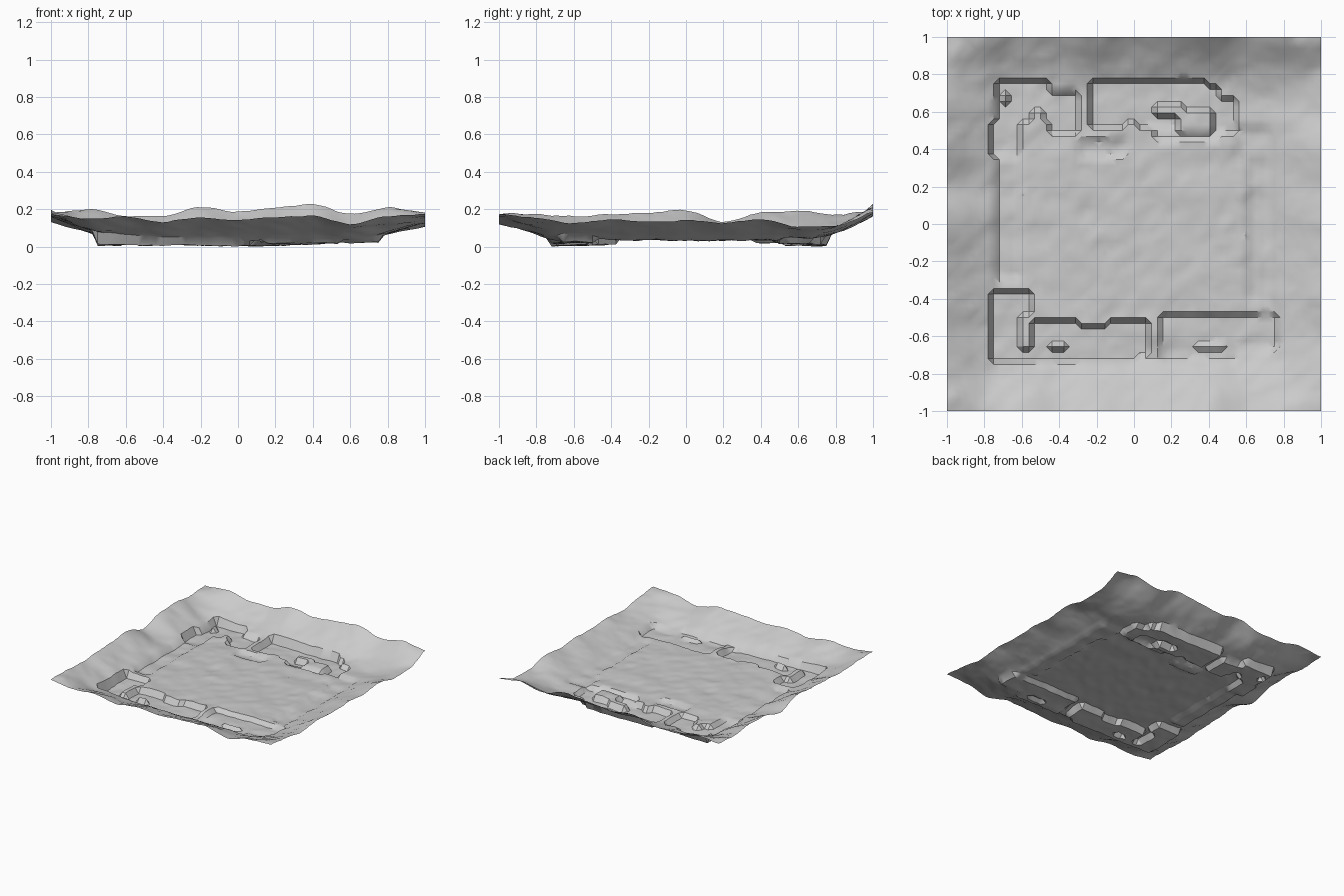
import bpy, bmesh
from mathutils import Vector, noise

cube = bpy.data.objects.get("Cube")
if cube:
    bpy.data.objects.remove(cube, do_unlink=True)

CELLS = 64
PLAIN = 0.07

# Banks: foot height, slope curve, rim heights evenly spaced from -1 to 1
FRONT = (.05, .85, [.19, .165, .175, .15, .175, .16, .175, .18, .14, .18, .19])
BACK = (.07, 1.3, [.2, .22, .18, .18, .23, .205, .225, .245, .19, .225, .2])
RIGHT = (.078, 1.1, [.19, .19, .18, .19, .2, .21, .15, .2, .21, .19, .2])
LEFT = (.06, 1, [.19, .17, .14, .165, .15, .16, .145, .165, .125, .125, .2])

# Sunken floors: x0, x1, y0, y1, height
PITS = [
    (-.77, .08, -.74, -.52, .025), (-.77, -.55, -.55, -.36, .03),
    (.14, .55, -.74, -.5, .038), (.5, .76, -.68, -.5, .042),
    (-.73, -.61, -.3, .36, .052), (.61, .72, -.43, .32, .052),
    (-.77, -.6, .35, .54, .038), (-.72, -.44, .54, .76, .035),
    (-.46, -.31, .5, .7, .038), (-.24, .4, .53, .77, .025),
    (.38, .46, .5, .73, .028), (.45, .56, .5, .67, .035),
    (-.3, -.04, .36, .44, .052), (.1, .45, .46, .56, .045),
    (.56, .72, .32, .5, .055),
]
# Raised blocks left standing inside the pits
BLOCKS = [
    (-.61, -.54, -.66, -.5), (-.46, -.36, -.66, -.63), (-.3, -.14, -.56, -.5),
    (.34, .47, -.66, -.63), (-.55, -.48, .44, .62), (-.7, -.68, .64, .7),
    (.1, .26, .59, .65), (.25, .42, .5, .62), (-.05, 0, .38, .55),
    (.02, .08, -.74, -.69),
]


def rim(values, u):
    """Smoothly interpolate evenly spaced border heights."""
    f = (u + 1) / 2 * (len(values) - 1)
    i = min(int(f), len(values) - 2)
    t = f - i
    t = t * t * (3 - 2 * t)
    return values[i] * (1 - t) + values[i + 1] * t


def bank(side, u, d):
    """Height of one bank: pass from the plain to its foot, then climb to the rim."""
    foot, power, values = side
    dip = min(1, max(0, (d - .6) / .12))
    climb = max(0, (d - .72) / .28)
    base = PLAIN + (foot - PLAIN) * dip
    return base + (rim(values, u) - foot) * climb ** power


def inside(x, y, box):
    return box[0] <= x <= box[1] and box[2] <= y <= box[3]


def height(x, y):
    # Banks mixed around softly rounded corners
    d = min(1, (abs(x) ** 10 + abs(y) ** 10) ** .1)
    wx, wy = (1.002 - abs(x)) ** -1.5, (1.002 - abs(y)) ** -1.5
    hx = bank(LEFT if x > 0 else RIGHT, y, d)
    hy = bank(BACK if y > 0 else FRONT, x, d)
    z = (wx * hx + wy * hy) / (wx + wy)
    # Ditches and the blocks within them
    if not any(inside(x, y, b) for b in BLOCKS):
        for p in PITS:
            if inside(x, y, p):
                z = min(z, p[4])
    # Weathered ground, streaked along the diagonal
    along, across = x + y, x - y
    rough = noise.noise(Vector((x * 4, y * 8, 1)))
    rough += .6 * noise.noise(Vector((along * 6, across * 13, 5)))
    rough += .5 * noise.noise(Vector((x * 14, y * 23, 9)))
    return z + .009 * rough


# Terrain sheet
bm = bmesh.new()
bmesh.ops.create_grid(bm, x_segments=CELLS, y_segments=CELLS, size=1)
for v in bm.verts:
    v.co.z = height(v.co.x, v.co.y)
low = min(v.co.z for v in bm.verts)
for v in bm.verts:
    v.co.z -= low
bmesh.ops.triangulate(bm, faces=bm.faces[:])
mesh = bpy.data.meshes.new("terrain")
bm.to_mesh(mesh)
bm.free()

# Pale stone colour
stone = bpy.data.materials.new("pale_grey_stone")
stone.use_nodes = True
colour = (.6, .6, .6, 1)
stone.diffuse_color = colour
stone.node_tree.nodes["Principled BSDF"].inputs["Base Color"].default_value = colour
mesh.materials.append(stone)

terrain = bpy.data.objects.new("terrain", mesh)
bpy.context.collection.objects.link(terrain)
bpy.context.view_layer.objects.active = terrain
terrain.select_set(True)
bpy.ops.object.shade_smooth_by_angle(angle=.6)
